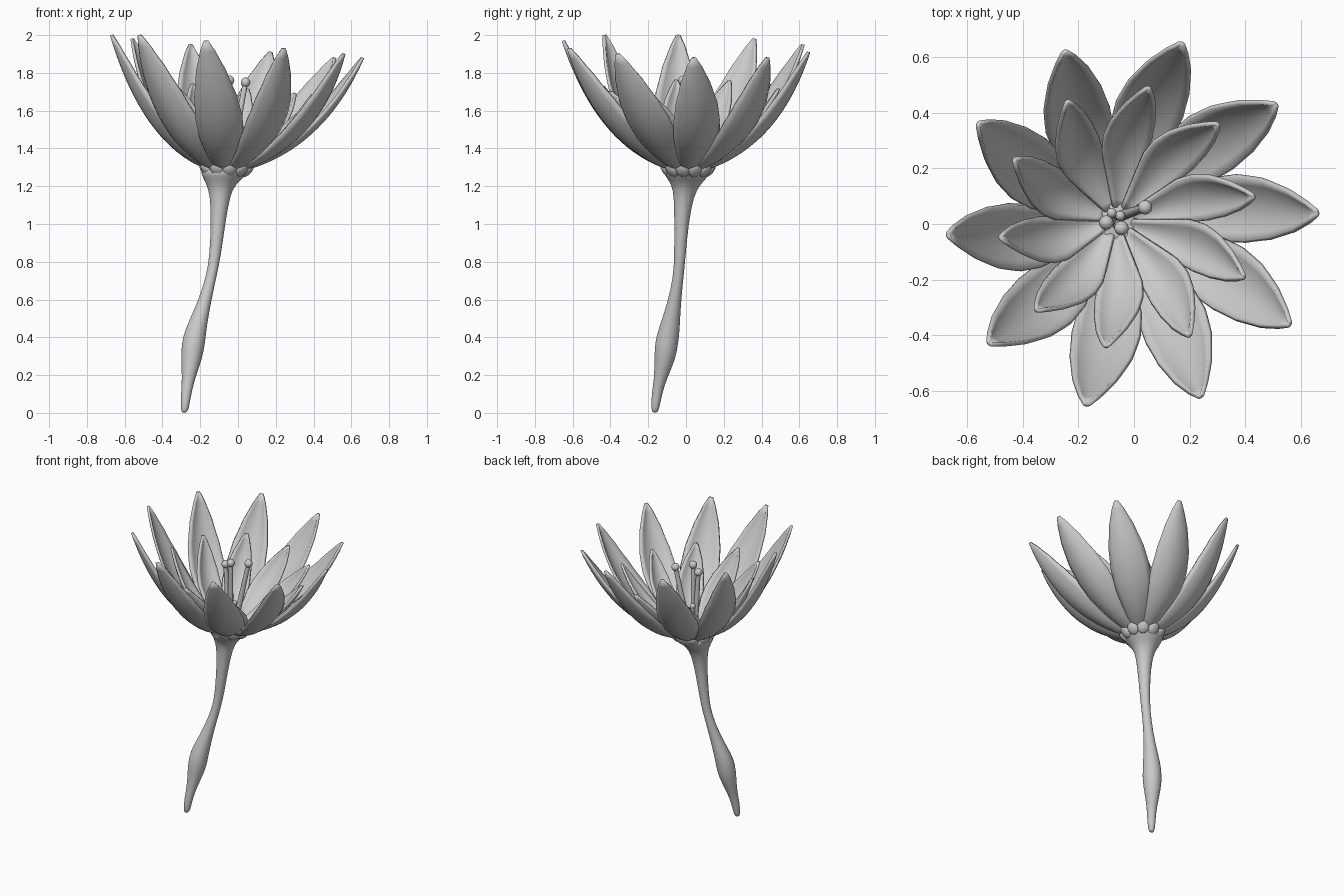
import bpy, bmesh, math
from mathutils import Vector

if "Cube" in bpy.data.objects:
    bpy.data.objects.remove(bpy.data.objects["Cube"])

CENTRE = Vector((-0.06, 0.01, 0))
OUTLINE = [(0, .3), (.2, .62), (.4, .93), (.55, 1), (.7, .9), (.85, .62), (.95, .3), (1, .07)]


def width_at(t):
    for (a, wa), (b, wb) in zip(OUTLINE, OUTLINE[1:]):
        if t <= b:
            return wa + (wb - wa) * (t - a) / (b - a)
    return OUTLINE[-1][1]


def finish(name, bm):
    bmesh.ops.recalc_face_normals(bm, faces=bm.faces)
    for f in bm.faces:
        f.smooth = True
    me = bpy.data.meshes.new(name)
    bm.to_mesh(me)
    bm.free()
    ob = bpy.data.objects.new(name, me)
    bpy.context.collection.objects.link(ob)
    return ob


def bridge(bm, rows, closed):
    for a, b in zip(rows, rows[1:]):
        n = len(a)
        for i in range(n if closed else n - 1):
            j = (i + 1) % n
            bm.faces.new((a[i], a[j], b[j], b[i]))


def petal(name, tip, half, cup, roll, bow, base_z, ctrl_z):
    # cupped blade lofted along a curved spine from the flower centre to the tip
    tip = Vector(tip)
    out = Vector((tip.x - CENTRE.x, tip.y - CENTRE.y, 0))
    reach = out.length
    out.normalize()
    side = Vector((-out.y, out.x, 0))
    p0 = CENTRE + out * 0.05 + Vector((0, 0, base_z))
    p1 = CENTRE + out * reach * 0.69 + Vector((0, 0, ctrl_z))
    bm = bmesh.new()
    rows = []
    steps, across = 20, 8
    for i in range(steps + 1):
        t = i / steps
        p = p0 * (1 - t) ** 2 + p1 * 2 * t * (1 - t) + tip * t * t
        tan = ((p1 - p0) * (1 - t) + (tip - p1) * t).normalized()
        up = tan.cross(side).normalized()
        w = width_at(t)
        p = p + side * bow * math.sin(math.pi * t)
        row = []
        for k in range(across + 1):
            s = 2 * k / across - 1
            row.append(bm.verts.new(p + side * s * w * half
                                    + up * w * (cup * s * s + roll * s)))
        rows.append(row)
    bridge(bm, rows, False)
    ob = finish(name, bm)
    m = ob.modifiers.new("thickness", 'SOLIDIFY')
    m.thickness = 0.016
    m.offset = 0
    return ob


# outer ring of petals
outer = [(-.25, .62, 1.95), (.17, .65, 1.91), (.51, .43, 1.88), (.66, .04, 1.88),
         (.56, -.36, 1.90), (.24, -.62, 1.93), (-.17, -.65, 1.97), (-.52, -.43, 2.0),
         (-.67, -.04, 2.0), (-.56, .36, 1.98)]
for i, tip in enumerate(outer):
    petal(f"outer_petal_{i + 1}", tip, .12, .045, .015, .027, 1.28, 1.38)

# inner ring of petals
inner = [(-.24, .44), (.05, .49), (.30, .36), (.43, .10), (.395, -.19), (.20, -.40),
         (-.10, -.44), (-.35, -.31), (-.48, -.05), (-.43, .23)]
for i, (x, y) in enumerate(inner):
    petal(f"inner_petal_{i + 1}", (x, y, 1.72 - .09 * x), .083, .035, .02, .03, 1.30, 1.37)

# stem with swollen foot and flared cup: x, y, z, radius
stem = [(-.285, -.165, 0, .012), (-.282, -.163, .02, .022), (-.275, -.155, .1, .028),
        (-.262, -.135, .18, .034), (-.245, -.11, .29, .058), (-.236, -.103, .37, .063),
        (-.225, -.09, .44, .058), (-.18, -.063, .58, .036), (-.142, -.04, .72, .028),
        (-.122, -.033, .82, .03), (-.105, -.024, 1.0, .038), (-.095, -.012, 1.15, .053),
        (-.09, 0, 1.21, .078), (-.075, .005, 1.255, .118), (-.068, .008, 1.285, .135),
        (-.065, .01, 1.305, .10), (-.06, .01, 1.32, .03)]
bm = bmesh.new()
rings = []
for x, y, z, r in stem:
    rings.append([bm.verts.new((x + r * math.cos(a), y + r * math.sin(a), z))
                  for a in [2 * math.pi * k / 16 for k in range(16)]])
bridge(bm, rings, True)
bm.faces.new(rings[0])
bm.faces.new(rings[-1])
ob = finish("stem", bm)
ob.modifiers.new("smooth", 'SUBSURF').levels = 1

# sepal tips rising from the cup rim between the outer petals
for i, (a, b) in enumerate(zip(outer, outer[1:] + outer[:1])):
    d = Vector(((a[0] + b[0]) / 2, (a[1] + b[1]) / 2, 0)) - CENTRE
    d.normalize()
    bpy.ops.mesh.primitive_uv_sphere_add(segments=12, ring_count=8, radius=.04,
                                         location=CENTRE + d * .115 + Vector((0, 0, 1.285)))
    ob = bpy.context.object
    ob.name = f"sepal_{i + 1}"
    ob.scale = (.55, .95, 1.1)
    ob.rotation_euler = (0, math.radians(40), math.atan2(d.y, d.x))
    bpy.ops.object.shade_smooth()

# stamens with round heads
stamens = [((-.045, .03, 1.31), (.04, .06, 1.75)), ((-.06, 0, 1.31), (-.045, -.015, 1.76)),
           ((-.075, .01, 1.31), (-.1, .005, 1.73)), ((-.065, .02, 1.31), (-.08, .04, 1.5)),
           ((-.055, .02, 1.31), (-.05, .03, 1.46))]
for i, (a, b) in enumerate(stamens):
    a, b = Vector(a), Vector(b)
    bpy.ops.mesh.primitive_cone_add(vertices=12, radius1=.02, radius2=.014,
                                    depth=(b - a).length, location=(a + b) / 2)
    ob = bpy.context.object
    ob.name = f"stamen_{i + 1}"
    ob.rotation_euler = (b - a).to_track_quat('Z', 'Y').to_euler()
    bpy.ops.object.shade_smooth_by_angle()
    bpy.ops.mesh.primitive_uv_sphere_add(segments=14, ring_count=10,
                                         radius=.026 if i < 3 else .018, location=b)
    bpy.context.object.name = f"stamen_head_{i + 1}"
    bpy.ops.object.shade_smooth()
